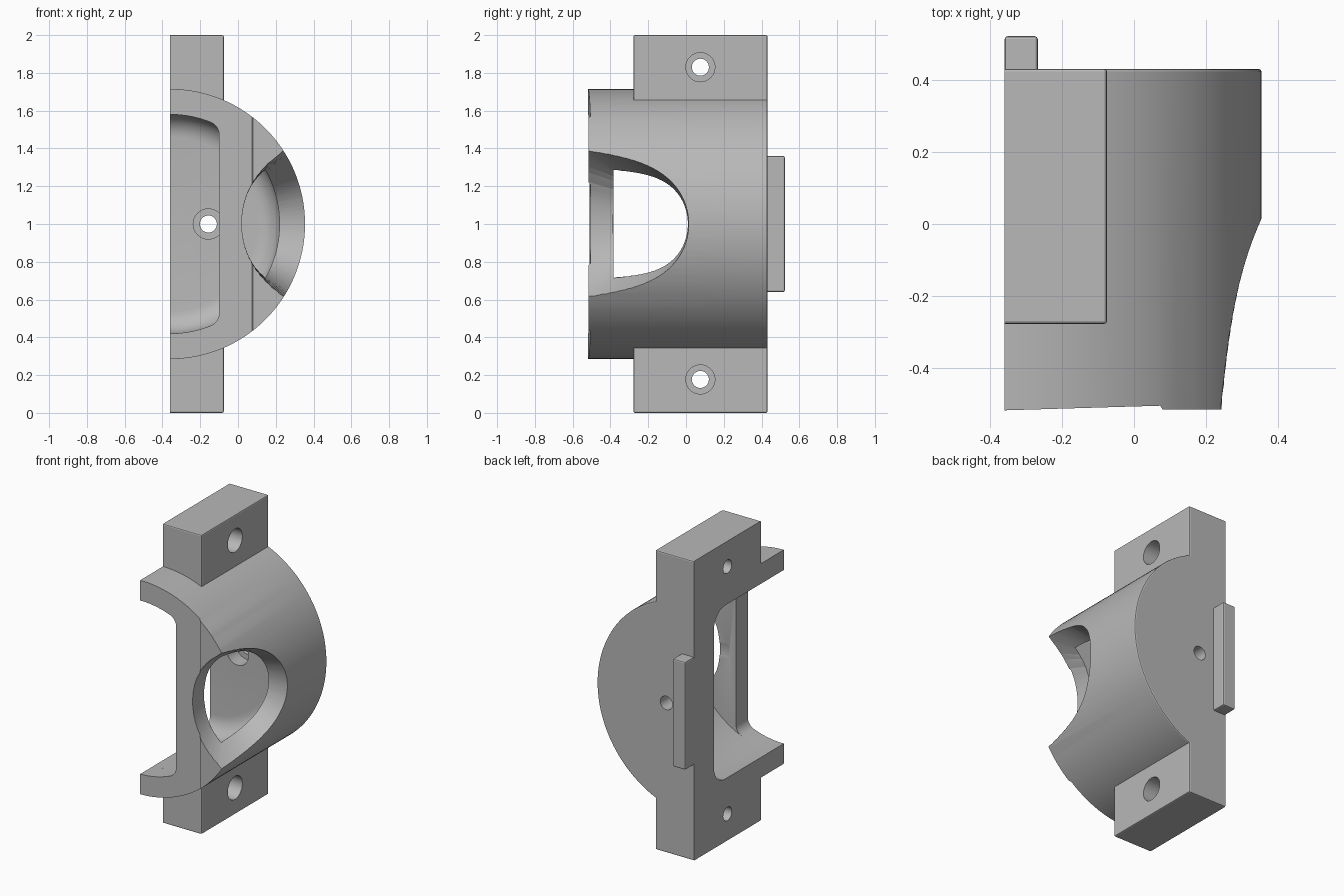
import bpy, bmesh
from math import pi, sin, cos, atan2, sqrt

cube = bpy.data.objects.get("Cube")
if cube:
    bpy.data.objects.remove(cube, do_unlink=True)

grey = bpy.data.materials.new("plain_grey")
grey.use_nodes = True
grey.diffuse_color = (0.48, 0.48, 0.48, 1)
grey.node_tree.nodes["Principled BSDF"].inputs["Base Color"].default_value = (0.48, 0.48, 0.48, 1)

CX, CZ, FLAT = -0.36, 1.0, -0.36   # bore axis and the flat mating face
FRONT, BACK = -0.525, 0.432
OUTER, INNER = 0.715, 0.58


def loft(name, rings, bevel=0):
    """Skin a list of equal-length closed rings and cap both ends."""
    bm = bmesh.new()
    loops = [[bm.verts.new(p) for p in ring] for ring in rings]
    n = len(loops[0])
    for a, b in zip(loops, loops[1:]):
        for i in range(n):
            j = (i + 1) % n
            bm.faces.new((a[i], a[j], b[j], b[i]))
    bm.faces.new(loops[0])
    bm.faces.new(loops[-1])
    bmesh.ops.recalc_face_normals(bm, faces=bm.faces)
    mesh = bpy.data.meshes.new(name)
    bm.to_mesh(mesh)
    bm.free()
    mesh.materials.append(grey)
    ob = bpy.data.objects.new(name, mesh)
    bpy.context.collection.objects.link(ob)
    if bevel:
        m = ob.modifiers.new("round_edges", 'BEVEL')
        m.width, m.segments, m.limit_method, m.angle_limit = bevel, 2, 'ANGLE', 1.0
        apply(ob, m)
    return ob


def apply(ob, mod):
    with bpy.context.temp_override(object=ob, active_object=ob, selected_objects=[ob]):
        bpy.ops.object.modifier_apply(modifier=mod.name)


def boolean(target, tool, op):
    m = target.modifiers.new("boolean", 'BOOLEAN')
    m.operation, m.object, m.solver = op, tool, 'EXACT'
    apply(target, m)
    bpy.data.objects.remove(tool, do_unlink=True)


def box(name, x0, x1, y0, y1, z0, z1, bevel=0):
    rect = [(x0, y0), (x1, y0), (x1, y1), (x0, y1)]
    return loft(name, [[(x, y, z) for x, y in rect] for z in (z0, z1)], bevel)


def circle(u, v, r, n):
    return [(u + r * cos(2 * pi * i / n), v + r * sin(2 * pi * i / n)) for i in range(n)]


def rod(name, axis, a, b, u, r, v=CZ):
    """Round rod along x or y between a and b; u is the other flat axis, v is z."""
    return loft(name, [[(e, p, q) if axis == 'x' else (p, e, q) for p, q in circle(u, v, r, 48)]
                       for e in (a, b)])


# Round shell, mounting block and back tab
body = loft("half_shell_bracket",
            [[(x, y, z) for x, z in circle(CX, CZ, OUTER, 128)] for y in (FRONT, BACK)], 0.008)
boolean(body, box("mounting_block", -0.5, -0.075, -0.278, BACK, 0, 2, 0.008), 'UNION')
boolean(body, box("flat_side_cutter", -2, FLAT, -2, 2, -1, 3), 'DIFFERENCE')
boolean(body, box("back_tab", FLAT, -0.268, 0.4, 0.523, 0.64, 1.36, 0.008), 'UNION')

# Hollow chamber behind the front lip, with a fillet at its back wall
FILLET, FLOOR, LIP = 0.12, 0.22, -0.385
steps = [(LIP, INNER)]
for i in range(9):
    a = i * pi / 16
    steps.append((FLOOR - FILLET + FILLET * sin(a), INNER - FILLET * (1 - cos(a))))
boolean(body, loft("chamber_cutter",
                   [[(x, y, z) for x, z in circle(CX, CZ, r, 128)] for y, r in steps]),
        'DIFFERENCE')

# Opening in the front lip: the chamber outline cut off straight, with rounded corners
CORNER, WALL = 0.07, -0.10
dx = WALL - CORNER - CX
dz = sqrt((INNER - CORNER) ** 2 - dx ** 2)
end = atan2(dz, dx)
half = [(-0.6, INNER)]
for i in range(13):
    a = pi / 2 + (end - pi / 2) * i / 12
    half.append((CX + INNER * cos(a), INNER * sin(a)))
for i in range(1, 9):
    a = end * (1 - i / 8)
    half.append((CX + dx + CORNER * cos(a), dz + CORNER * sin(a)))
outline = [(x, CZ + z) for x, z in half] + [(x, CZ - z) for x, z in reversed(half)]
boolean(body, loft("opening_cutter",
                   [[(x, y, z) for x, z in outline] for y in (-0.8, LIP + 0.005)]), 'DIFFERENCE')

# Front edge trimmed to a slight slant with a small step
trim = [(-0.5, -0.7), (0.6, -0.7), (0.6, -0.517), (0.08, -0.517), (0.073, -0.506), (-0.5, -0.523)]
boolean(body, loft("front_trim_cutter", [[(x, y, z) for x, y in trim] for z in (0.1, 1.9)]),
        'DIFFERENCE')

# Side port that flares out toward the front
N, REACH = 72, 5
ring_a, ring_b, ring_c = [], [], []
for i in range(N):
    t, s = cos(2 * pi * i / N), sin(2 * pi * i / N)
    x, y, z = 0.12 + 0.1 * t, -0.19 + 0.2 * t, CZ + 0.235 * s
    ring_a.append((-0.05, y, z))
    ring_b.append((x, y, z))
    ring_c.append((x + REACH * 0.15 * (1 + t), y + REACH * (0.11 * t - 0.10),
                   z + REACH * 0.105 * s))
boolean(body, loft("port_cutter", [ring_a, ring_b, ring_c]), 'DIFFERENCE')

# Counterbored screw holes in both block ends and in the back wall
for z in (0.177, 1.83):
    boolean(body, rod("hole_cutter", 'x', -0.6, 0.1, 0.076, 0.045, z), 'DIFFERENCE')
    boolean(body, rod("counterbore_cutter", 'x', -0.21, 0.1, 0.076, 0.077, z), 'DIFFERENCE')
boolean(body, rod("hole_cutter", 'y', 0.1, 0.6, -0.157, 0.045), 'DIFFERENCE')
boolean(body, rod("counterbore_cutter", 'y', 0.16, 0.32, -0.157, 0.08), 'DIFFERENCE')

# Smooth shading on curved walls, crisp edges elsewhere
bpy.ops.object.select_all(action='DESELECT')
body.select_set(True)
bpy.context.view_layer.objects.active = body
bpy.ops.object.shade_smooth_by_angle(angle=0.25)
